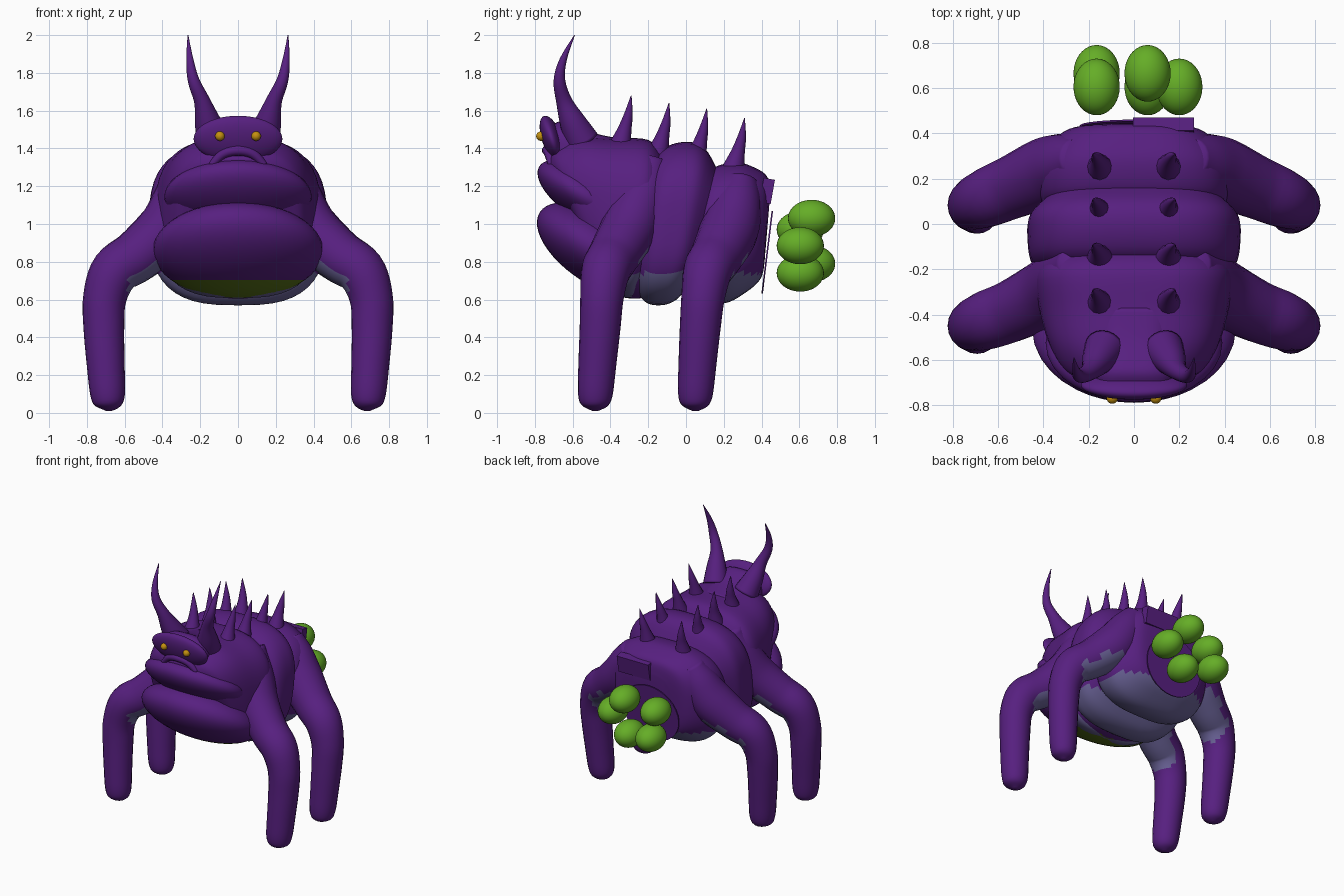
import bpy, bmesh, math
from mathutils import Vector, Matrix

if "Cube" in bpy.data.objects:
    bpy.data.objects.remove(bpy.data.objects["Cube"])


def mat(name, rgb):
    m = bpy.data.materials.new(name)
    m.diffuse_color = (*rgb, 1)
    m.use_nodes = True
    m.node_tree.nodes["Principled BSDF"].inputs["Base Color"].default_value = m.diffuse_color
    return m


PURPLE = mat("purple_skin", (0.095, 0.014, 0.215))
PALE = mat("pale_underside", (0.14, 0.12, 0.30))
GREEN = mat("green", (0.13, 0.42, 0.02))
OLIVE = mat("olive_chin", (0.10, 0.17, 0.01))
YELLOW = mat("yellow_eye", (0.55, 0.28, 0.005))


def finish(name, bm, m, m2=None, test=None):
    bmesh.ops.recalc_face_normals(bm, faces=bm.faces)
    for f in bm.faces:
        f.smooth = True
        if test and test(f.calc_center_median(), f.normal):
            f.material_index = 1
    me = bpy.data.meshes.new(name)
    bm.to_mesh(me)
    bm.free()
    me.materials.append(m)
    if m2:
        me.materials.append(m2)
    ob = bpy.data.objects.new(name, me)
    bpy.context.collection.objects.link(ob)
    return ob


def smooth_path(pts, n=5):
    """Catmull-Rom through tuples of any length."""
    out = []
    for i in range(len(pts) - 1):
        p = [pts[max(0, min(len(pts) - 1, i + k))] for k in (-1, 0, 1, 2)]
        for j in range(n):
            t = j / n
            out.append([0.5 * (2*b + (c-a)*t + (2*a-5*b+4*c-d)*t*t + (3*b-a-3*c+d)*t**3)
                        for a, b, c, d in zip(*p)])
    out.append(list(pts[-1]))
    return out


def skin(name, rings, *mats):
    bm = bmesh.new()
    vs = [[bm.verts.new(p) for p in r] for r in rings]
    n = len(vs[0])
    for a, b in zip(vs, vs[1:]):
        for i in range(n):
            bm.faces.new((a[i], a[(i+1) % n], b[(i+1) % n], b[i]))
    bm.faces.new(vs[0])
    bm.faces.new(vs[-1])
    return finish(name, bm, *mats)


def tube(name, pts, side, *mats, n=5, sides=20):
    """Tapered tube; points are (x, y, z, radius)."""
    P = smooth_path(pts, n)
    C = [Vector((p[0] * side, p[1], p[2])) for p in P]
    rings = []
    for i, c in enumerate(C):
        t = (C[min(i+1, len(C)-1)] - C[max(i-1, 0)]).normalized()
        u = t.cross(Vector((0, 1, 0))).normalized()
        v = t.cross(u)
        r = max(P[i][3], 0.002)
        rings.append([c + r * (math.cos(a) * u + math.sin(a) * v)
                      for a in (2 * math.pi * k / sides for k in range(sides))])
    return skin(name, rings, *mats)


def body(name, secs):
    """Loft of leaning boxy ovals: (y top, z top, y bottom, z bottom, half width)."""
    rings = []
    for yt, zt, yb, zb, w in smooth_path(secs):
        ring = []
        for k in range(48):
            a = 2 * math.pi * k / 48
            c, s = math.cos(a), math.sin(a)
            x = w * math.copysign(abs(c) ** 0.7, c)
            h = 0.5 + 0.5 * math.copysign(abs(s) ** 0.7, s)
            ring.append((x, yb + (yt - yb) * h, zb + (zt - zb) * h))
        rings.append(ring)
    return skin(name, rings, PURPLE, PALE,
                lambda c, nn: c.z < 0.74 and nn.z < -0.25)


def ball(name, c, r, m, m2=None, test=None, shear=0.0):
    """Ellipsoid whose top can lean forward."""
    bm = bmesh.new()
    bmesh.ops.create_uvsphere(bm, u_segments=36, v_segments=24, radius=1)
    for v in bm.verts:
        v.co = Vector((c[0] + v.co.x * r[0],
                       c[1] + v.co.y * r[1] - shear * v.co.z * r[2],
                       c[2] + v.co.z * r[2]))
    return finish(name, bm, m, m2, test)


# Three overlapping body segments and the neck under the horns
body("front_body", [(-.73, 1.34, -.5, .84, .24), (-.69, 1.40, -.47, .74, .33),
                    (-.56, 1.46, -.42, .66, .385), (-.38, 1.455, -.36, .62, .42),
                    (-.2, 1.445, -.29, .61, .44), (-.12, 1.36, -.24, .66, .40)])
body("neck", [(-.70, 1.53, -.70, 1.30, .17), (-.64, 1.545, -.62, 1.2, .19),
              (-.52, 1.49, -.5, 1.15, .18), (-.37, 1.455, -.36, 1.1, .21)])
body("middle_body", [(-.2, 1.3, -.3, .7, .36), (-.12, 1.40, -.22, .59, .45),
                     (0, 1.435, -.13, .57, .47), (.1, 1.40, -.05, .6, .46),
                     (.18, 1.26, .02, .68, .38)])
body("rear_body", [(.08, 1.22, -.02, .7, .36), (.15, 1.30, .06, .61, .42),
                   (.27, 1.325, .2, .58, .43), (.36, 1.30, .32, .64, .38),
                   (.43, 1.25, .40, .72, .29), (.445, 1.15, .42, .85, .16)])

# Face: brow, lips and mouth
ball("brow", (0, -.71, 1.45), (.235, .055, .123), PURPLE, shear=.28)
ball("upper_lip", (0, -.525, 1.145), (.39, .20, .195), PURPLE, shear=.86)
ball("lower_jaw", (0, -.46, .86), (.45, .27, .255), PURPLE, OLIVE,
     lambda c, n: c.z < .70 and c.y < -.3, shear=.74)
tube("mouth_ridge", [(-.14, -.71, 1.31, .02), (-.08, -.725, 1.37, .025),
                     (0, -.735, 1.39, .028), (.08, -.725, 1.37, .025),
                     (.14, -.71, 1.31, .02)], 1, PURPLE, sides=10)

# Legs, horns, eyes and back spikes, mirrored
FRONT_LEG = [(.25, -.18, 1.34, .085), (.295, -.22, 1.18, .13), (.38, -.30, .98, .148),
             (.53, -.38, .835, .137), (.65, -.425, .75, .13), (.705, -.445, .61, .115),
             (.71, -.455, .45, .108), (.70, -.47, .25, .10), (.69, -.48, .10, .092),
             (.685, -.48, .04, .07), (.685, -.48, .01, .015)]
REAR_LEG = [(.24, .29, 1.23, .09), (.295, .27, 1.12, .13), (.38, .23, .97, .155),
            (.53, .165, .835, .14), (.65, .115, .75, .13), (.705, .09, .61, .115),
            (.71, .075, .45, .108), (.70, .06, .25, .10), (.69, .05, .10, .092),
            (.685, .05, .04, .07), (.685, .05, .01, .015)]
HORN = [(.13, -.55, 1.44, .09), (.16, -.60, 1.54, .07), (.19, -.645, 1.65, .043),
        (.235, -.67, 1.76, .031), (.255, -.65, 1.87, .019), (.265, -.59, 2.0, .002)]
SPIKES = [(-.29, 1.68), (-.09, 1.64), (.11, 1.61), (.31, 1.56)]

for side, tag in ((1, "right"), (-1, "left")):
    for nm, path in (("front_leg", FRONT_LEG), ("rear_leg", REAR_LEG)):
        tube(f"{nm}_{tag}", path, side, PURPLE, PALE,
             lambda c, n: .55 < c.z < .85 and n.z < -.35)
    tube(f"horn_{tag}", HORN, side, PURPLE)
    ball(f"eye_{tag}", (side * .096, -.768, 1.465), (.025,) * 3, YELLOW)
    for i, (y, z) in enumerate(SPIKES):
        tube(f"back_spike_{i}_{tag}",
             [(.15, y - .06, z - .27, .06), (.155, y - .035, z - .18, .037),
              (.165, y - .015, z - .10, .023), (.18, y, z, .002)], side, PURPLE, sides=12)

# Rear plate and flap
bm = bmesh.new()
bmesh.ops.create_cone(bm, cap_ends=True, segments=32, radius1=1, radius2=1, depth=1,
                      matrix=Matrix.Translation((0, .43, .85))
                      @ Matrix.Rotation(math.radians(83), 4, 'X')
                      @ Matrix.Diagonal((.24, .22, .008, 1)))
plate = finish("rear_plate", bm, PURPLE)
bm = bmesh.new()
bmesh.ops.create_cube(bm, size=1, matrix=Matrix.Translation((.13, .43, 1.175))
                      @ Matrix.Rotation(math.radians(-10), 4, 'X')
                      @ Matrix.Diagonal((.27, .06, .13, 1)))
flap = finish("rear_flap", bm, PURPLE)
for ob in (plate, flap):
    for p in ob.data.polygons:
        p.use_smooth = False

# Cluster of green pods floating behind
for i, c in enumerate([(.06, .665, 1.03), (.2, .605, .885), (-.165, .605, .97),
                       (.06, .605, .74), (-.165, .665, .79)]):
    ball(f"tail_pod_{i}", c, (.102, .125, .098), GREEN)
